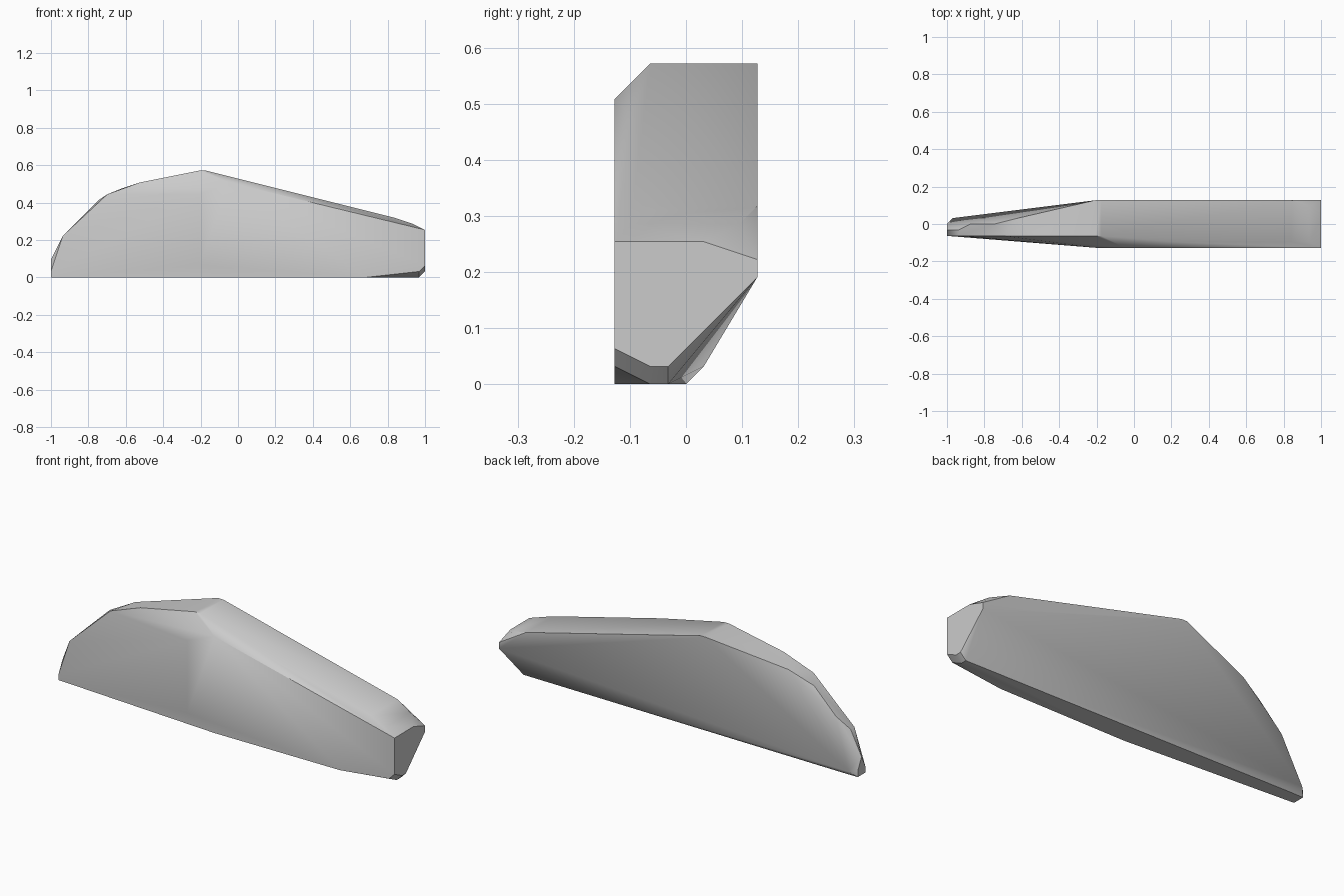
import bpy
import bmesh
import math
from mathutils import Vector

default_cube = bpy.data.objects.get("Cube")
if default_cube:
    bpy.data.objects.remove(default_cube, do_unlink=True)

# The wedge sits on a coarse grid: length in steps, width about the middle, height
STEP = 2 / 63


def grid_point(length, width, height):
    return Vector((length * STEP - 1, width * STEP, height * STEP))


# Cross-section of the blunt end, as (width, height)
blunt_end = [(-4, 8), (1, 8), (4, 7), (4, 6), (-1, 1), (-2, 1), (-4, 2)]
corners = [(63, width, height) for width, height in blunt_end]

# Chamfered lower corner beneath the blunt end
corners += [(62, -4, 1), (62, -2, 0), (62, -1, 0), (53, -4, 0)]

# Roof: flat peak, long slope and rounded lip
for width in (-2, 4):
    corners += [(25, width, 18)]
corners += [(26, 4, 18), (26, -2, 18)]
corners += [(38, -3, 15), (58, -3, 10), (58, 4, 10)]
corners += [(61, -3, 9), (61, 3, 9)]

# Flat front panel and the bend towards the narrow end
corners += [(30, -4, 16), (30, -4, 0), (25, -4, 14), (25, -4, 2)]

# Curved brow along the front edge, as (length, height)
front_brow = [(0, 0), (0, 1), (2, 7), (9.5, 14), (15, 16)]
corners += [(length, -2, height) for length, height in front_brow]

# Curved brow along the back edge
corners += [(12, 1, 15), (8, 0, 13), (4, 0, 9), (2, -1, 7)]

# Narrow tip
corners += [(0, -1, 3), (0, 0, 1), (0, 0, 0), (1, 1, 1), (3, 0, 0)]

# Skin the corners and merge coplanar triangles into clean panels
mesh = bpy.data.meshes.new("wedge_body")
bm = bmesh.new()
for corner in corners:
    bm.verts.new(grid_point(*corner))
hull = bmesh.ops.convex_hull(bm, input=bm.verts[:])
loose = [v for v in bm.verts if not v.link_faces]
bmesh.ops.delete(bm, geom=loose, context="VERTS")
bmesh.ops.dissolve_limit(bm, angle_limit=math.radians(0.5),
                         verts=bm.verts[:], edges=bm.edges[:])
bmesh.ops.recalc_face_normals(bm, faces=bm.faces[:])
bm.to_mesh(mesh)
bm.free()

body = bpy.data.objects.new("wedge_body", mesh)
bpy.context.collection.objects.link(body)

# Plain grey finish
GREY = (0.6, 0.6, 0.6, 1)
material = bpy.data.materials.new("plain_grey")
material.use_nodes = True
material.diffuse_color = GREY
shader = next(n for n in material.node_tree.nodes if n.type == "BSDF_PRINCIPLED")
shader.inputs["Base Color"].default_value = GREY
mesh.materials.append(material)

# Soft bends with crisp main edges
bpy.ops.object.select_all(action="DESELECT")
body.select_set(True)
bpy.context.view_layer.objects.active = body
bpy.ops.object.shade_smooth_by_angle(angle=math.radians(35))
